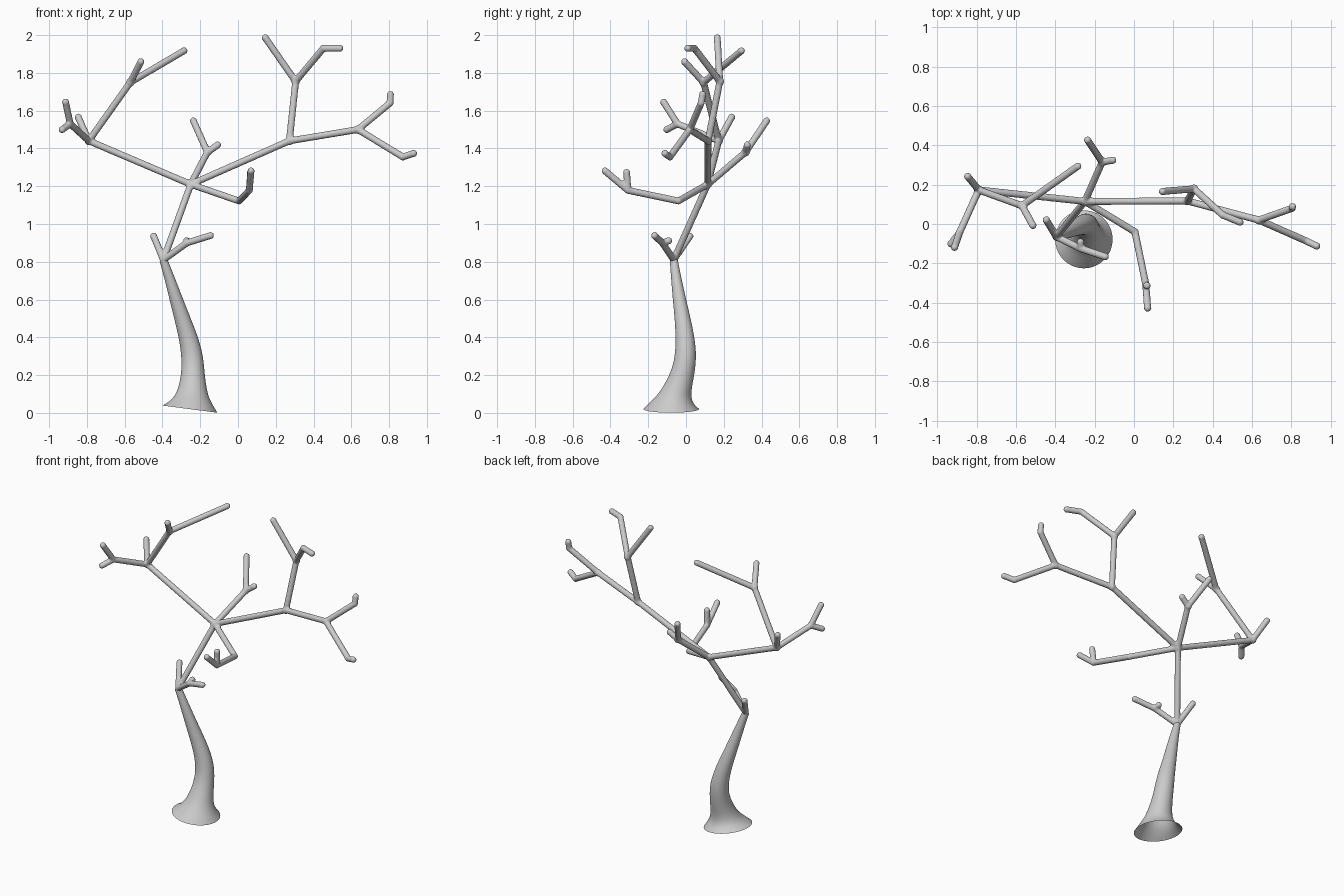
import bpy, bmesh, math
from mathutils import Vector, Matrix

if "Cube" in bpy.data.objects:
    bpy.data.objects.remove(bpy.data.objects["Cube"])

Z = Vector((0, 0, 1))


def make_object(name, bm):
    mesh = bpy.data.meshes.new(name)
    bm.to_mesh(mesh)
    bm.free()
    mesh.shade_smooth()
    obj = bpy.data.objects.new(name, mesh)
    bpy.context.collection.objects.link(obj)
    return obj


# Trunk: rings (x, y, z, radius) swept upward, open flared foot
rings = [(-.255, -.078, .02, .149), (-.25, -.07, .055, .112), (-.242, -.058, .10, .081),
         (-.238, -.018, .20, .062), (-.241, 0, .30, .058), (-.263, -.005, .40, .050),
         (-.295, -.018, .50, .042), (-.327, -.035, .60, .035), (-.358, -.05, .70, .028),
         (-.395, -.065, .81, .021)]
SIDES = 24
bm = bmesh.new()
loops = []
for i, (x, y, z, r) in enumerate(rings):
    a, b = rings[max(i - 1, 0)], rings[min(i + 1, len(rings) - 1)]
    axis = Vector(b[:3]) - Vector(a[:3])
    if i == 0:
        axis = Vector((.13, 0, 1))      # the foot is tilted
    elif i < 3:
        axis = Vector((.04, .1, 1))
    rot = Z.rotation_difference(axis)
    loops.append([bm.verts.new(Vector((x, y, z)) + rot @ Vector(
        (r * math.cos(k * math.tau / SIDES), r * math.sin(k * math.tau / SIDES), 0)))
        for k in range(SIDES)])
for lo, hi in zip(loops, loops[1:]):
    for k in range(SIDES):
        n = (k + 1) % SIDES
        bm.faces.new((lo[k], lo[n], hi[n], hi[k]))
trunk = make_object("trunk", bm)
trunk.modifiers.new("smooth", 'SUBSURF').levels = 2
trunk.modifiers["smooth"].render_levels = 2

# Forks of the branch skeleton
low = (-.395, -.065, .81)
crown = (-.25, .115, 1.21)
twig = (-.27, -.125, .90)
left = (-.79, .173, 1.44)
left_low = (-.888, -.045, 1.53)
left_high = (-.57, .093, 1.75)
back = (-.162, .315, 1.38)
front = (.06, -.307, 1.178)
right = (.272, .117, 1.44)
right_high = (.305, .179, 1.755)
right_out = (.635, .02, 1.50)

# Each path runs from a fork to another fork or to a tip
limbs = [
    (low, crown), (low, twig), (crown, left), (left, left_low), (left, left_high),
    (crown, back), (crown, (.005, -.04, 1.122), front),
    (crown, right), (right, right_high), (right, right_out),
]
tips = [
    (low, (-.45, .027, .945)),
    (twig, (-.273, -.08, .915)), (twig, (-.135, -.17, .942)),
    (left, (-.85, .247, 1.575)),
    (left_low, (-.915, -.125, 1.655)), (left_low, (-.938, -.11, 1.495)),
    (left_high, (-.51, -.015, 1.867)), (left_high, (-.277, .30, 1.922)),
    (back, (-.24, .433, 1.555)), (back, (-.098, .326, 1.425)),
    (front, (.067, -.315, 1.285)), (front, (.07, -.437, 1.288)),
    (right_high, (.138, .165, 1.995)),
    (right_high, (.452, .045, 1.93), (.55, .005, 1.93)),
    (right_out, (.805, .08, 1.64), (.807, .09, 1.697)),
    (right_out, (.873, -.085, 1.355), (.94, -.117, 1.377)),
]
R = .0185
bm = bmesh.new()


def add_limb(path, is_tip):
    pts = [Vector(p) for p in path]
    if is_tip:                          # leave room for the rounded end
        pts[-1] -= (pts[-1] - pts[-2]).normalized() * .012
    for a, b in zip(pts, pts[1:]):
        d = b - a
        m = Matrix.Translation((a + b) / 2) @ Z.rotation_difference(d).to_matrix().to_4x4()
        bmesh.ops.create_cone(bm, cap_ends=True, segments=20, radius1=R, radius2=R,
                              depth=d.length, matrix=m)
    for p in pts:
        bmesh.ops.create_uvsphere(bm, u_segments=20, v_segments=12, radius=R * 1.05,
                                  matrix=Matrix.Translation(p))


for path in limbs:
    add_limb(path, False)
for path in tips:
    add_limb(path, True)

# Fork swellings
for p in (crown, left, left_high, back, right, right_high, right_out):
    bmesh.ops.create_uvsphere(bm, u_segments=20, v_segments=12, radius=R * 1.25,
                              matrix=Matrix.Translation(p))

# Weld the limbs into one skin and soften the forks
branches = make_object("branches", bm)
weld = branches.modifiers.new("weld", 'REMESH')
weld.mode = 'VOXEL'
weld.voxel_size = .0055
weld.use_smooth_shade = True
soften = branches.modifiers.new("soften", 'SMOOTH')
soften.factor = .5
soften.iterations = 6
